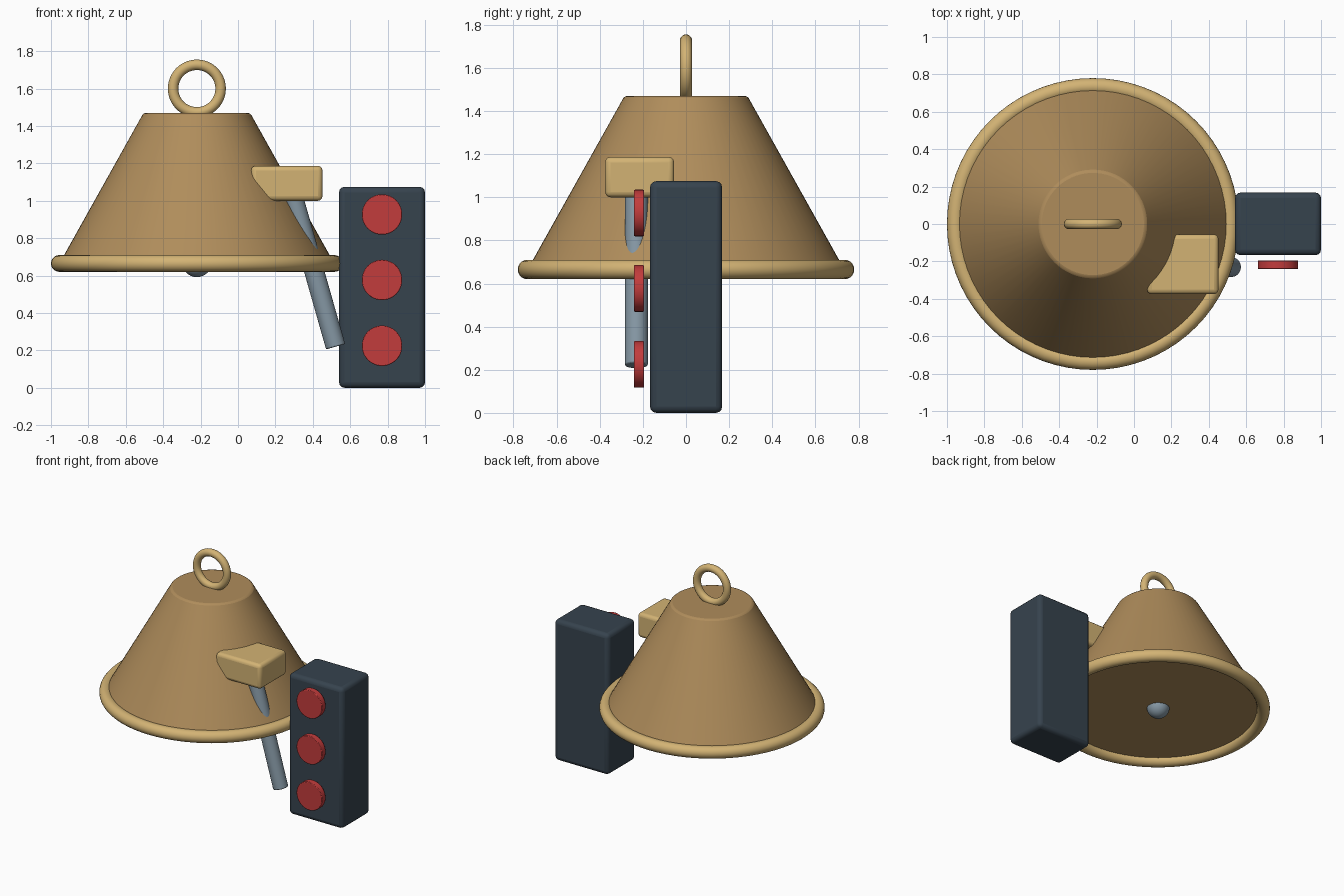
import bpy, math
from mathutils import Vector

if "Cube" in bpy.data.objects:
    bpy.data.objects.remove(bpy.data.objects["Cube"])


def material(name, rgb):
    m = bpy.data.materials.new(name)
    m.diffuse_color = (*rgb, 1)
    m.use_nodes = True
    m.node_tree.nodes["Principled BSDF"].inputs["Base Color"].default_value = m.diffuse_color
    return m


BRONZE = material("bronze_brown", (0.43, 0.265, 0.105))
GOLD = material("pale_gold", (0.65, 0.45, 0.175))
STEEL = material("steel_grey", (0.235, 0.31, 0.37))
SLATE = material("dark_slate", (0.037, 0.056, 0.076))
RED = material("signal_red", (0.54, 0.045, 0.045))
BELL_X = -0.22


def finish(name, mat, bevel=0, segments=3):
    ob = bpy.context.object
    ob.name = name
    ob.data.materials.append(mat)
    if bevel:
        mod = ob.modifiers.new("rounded_edges", 'BEVEL')
        mod.width, mod.segments = bevel, segments
        mod.limit_method = 'ANGLE'
    bpy.ops.object.shade_smooth_by_angle(angle=math.radians(35))
    return ob


def block(name, lo, hi, mat, bevel):
    lo, hi = Vector(lo), Vector(hi)
    bpy.ops.mesh.primitive_cube_add(size=1, location=(lo + hi) / 2)
    bpy.context.object.scale = hi - lo
    bpy.ops.object.transform_apply(location=False, rotation=False, scale=True)
    return finish(name, mat, bevel)


def rod(name, start, end, radius, mat, bevel):
    start, end = Vector(start), Vector(end)
    axis = end - start
    bpy.ops.mesh.primitive_cylinder_add(
        vertices=48, radius=radius, depth=axis.length, location=(start + end) / 2,
        rotation=axis.to_track_quat('Z', 'Y').to_euler())
    return finish(name, mat, bevel, 2)


def ring(name, z, major, minor, upright=False):
    bpy.ops.mesh.primitive_torus_add(
        major_segments=72, minor_segments=20, major_radius=major, minor_radius=minor,
        location=(BELL_X, 0, z), rotation=(math.pi / 2 if upright else 0, 0, 0))
    return finish(name, GOLD)


# Bell body, rim, hanging loop and clapper
bpy.ops.mesh.primitive_cone_add(vertices=72, radius1=0.735, radius2=0.285,
                                depth=0.805, location=(BELL_X, 0, 1.0675))
finish("bell_body", BRONZE, 0.012, 2)
ring("bell_rim", 0.665, 0.735, 0.045)
ring("hanging_loop", 1.60, 0.127, 0.028, upright=True)
bpy.ops.mesh.primitive_uv_sphere_add(segments=32, ring_count=16, radius=0.08,
                                     location=(BELL_X, 0, 0.672))
finish("clapper", STEEL)

# Striking hammer set into the bell's side
block("hammer_head", (0.07, -0.375, 1.0), (0.452, -0.055, 1.187), GOLD, 0.025)
rod("hammer_handle", (0.275, -0.23, 1.09), (0.522, -0.23, 0.22), 0.053, STEEL, 0.006)

# Control box with three round buttons
block("control_box", (0.54, -0.167, 0), (1.0, 0.168, 1.075), SLATE, 0.03)
for i, z in enumerate((0.225, 0.577, 0.927)):
    rod(f"button_{i + 1}", (0.77, -0.195, z), (0.77, -0.241, z), 0.108, RED, 0.004)
